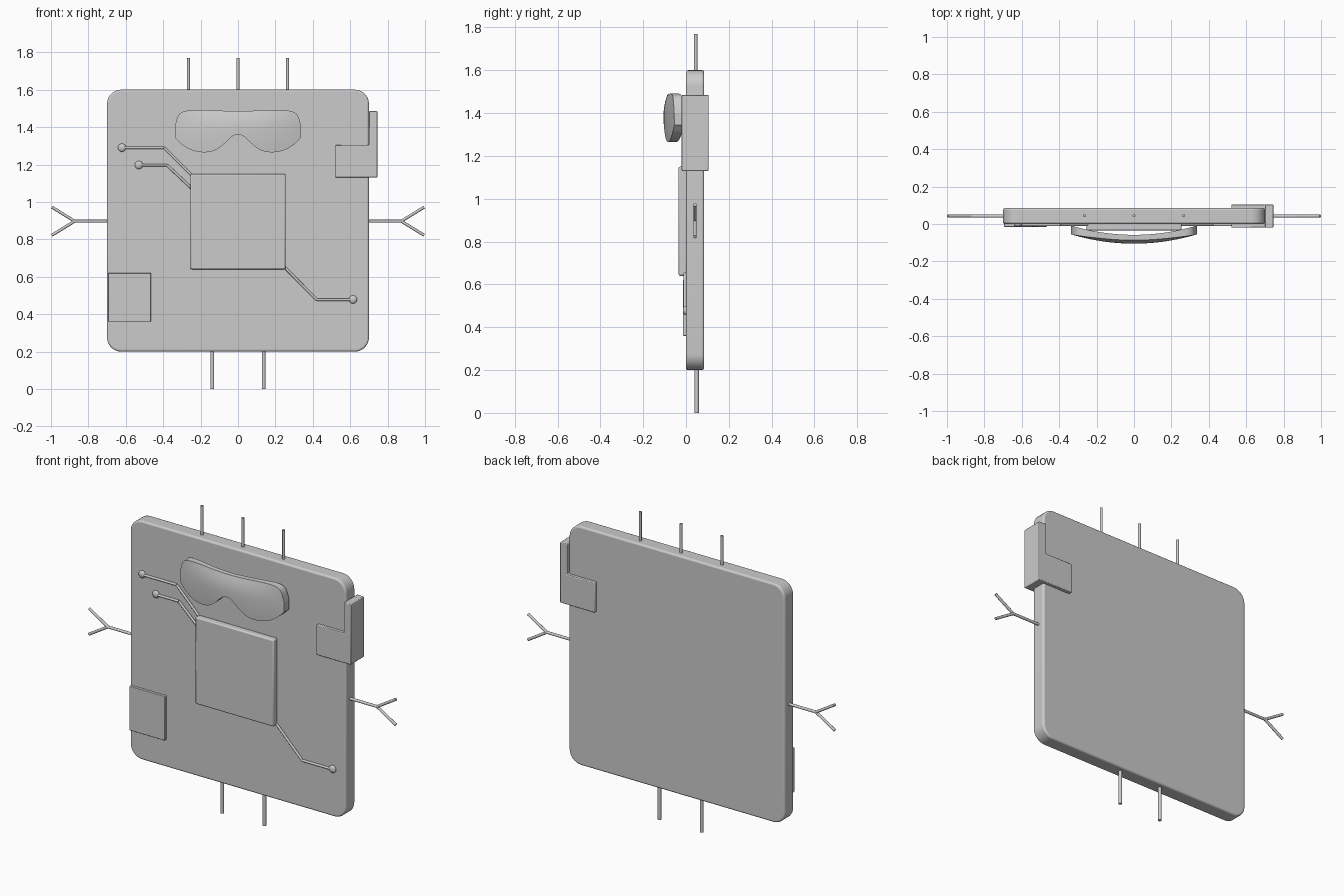
import bpy, bmesh, math
from mathutils import Vector

if "Cube" in bpy.data.objects:
    bpy.data.objects.remove(bpy.data.objects["Cube"])


def finish(name, bm, bevel=0.0, segs=2, angle=35):
    bmesh.ops.recalc_face_normals(bm, faces=bm.faces[:])
    me = bpy.data.meshes.new(name)
    bm.to_mesh(me)
    bm.free()
    ob = bpy.data.objects.new(name, me)
    bpy.context.collection.objects.link(ob)
    if bevel:
        m = ob.modifiers.new("bevel", 'BEVEL')
        m.width, m.segments, m.limit_method = bevel, segs, 'ANGLE'
        m.angle_limit = math.radians(30)
    bpy.ops.object.select_all(action='DESELECT')
    ob.select_set(True)
    bpy.context.view_layer.objects.active = ob
    bpy.ops.object.shade_smooth_by_angle(angle=math.radians(angle))
    return ob


def prism(name, pts, y0, y1, bevel=0.0, segs=2):
    """Extrude an xz outline from y0 to y1."""
    bm = bmesh.new()
    f = bm.faces.new([bm.verts.new((x, y0, z)) for x, z in pts])
    ext = bmesh.ops.extrude_face_region(bm, geom=[f])['geom']
    for v in ext:
        if isinstance(v, bmesh.types.BMVert):
            v.co.y = y1
    return finish(name, bm, bevel, segs)


def rect(x0, x1, z0, z1, r=0.0, n=8):
    if not r:
        return [(x0, z0), (x1, z0), (x1, z1), (x0, z1)]
    pts = []
    for k, (cx, cz) in enumerate([(x1 - r, z1 - r), (x0 + r, z1 - r), (x0 + r, z0 + r), (x1 - r, z0 + r)]):
        for i in range(n + 1):
            a = math.pi / 2 * (k + i / n)
            pts.append((cx + r * math.cos(a), cz + r * math.sin(a)))
    return pts


def rods(name, segments, r, y):
    """Round rods between pairs of xz points, joined in one object."""
    bm = bmesh.new()
    for a, b in segments:
        a, b = Vector((a[0], y, a[1])), Vector((b[0], y, b[1]))
        d = b - a
        mat = d.to_track_quat('Z', 'Y').to_matrix().to_4x4()
        mat.translation = (a + b) / 2
        bmesh.ops.create_cone(bm, cap_ends=True, segments=16, radius1=r, radius2=r,
                              depth=d.length, matrix=mat)
    return finish(name, bm)


def smooth_interp(pts, x):
    """Smooth curve value through sorted points (cubic Hermite)."""
    x = min(max(x, pts[0][0]), pts[-1][0])
    i = max(k for k in range(len(pts) - 1) if pts[k][0] <= x)

    def slope(k):
        a, b = pts[max(k - 1, 0)], pts[min(k + 1, len(pts) - 1)]
        return 0.0 if k == 0 else (b[1] - a[1]) / (b[0] - a[0])
    (xa, za), (xb, zb) = pts[i], pts[i + 1]
    h = xb - xa
    t = (x - xa) / h
    return ((2*t**3 - 3*t*t + 1) * za + (t**3 - 2*t*t + t) * h * slope(i)
            + (3*t*t - 2*t**3) * zb + (t**3 - t*t) * h * slope(i + 1))


# Main board, chip block and corner plate
prism("board", rect(-0.70, 0.70, 0.20, 1.60, 0.075), 0.0, 0.085, 0.01, 3)
prism("chip", rect(-0.255, 0.255, 0.64, 1.15), -0.035, 0.005, 0.008)
prism("corner_plate", rect(-0.695, -0.465, 0.36, 0.62), -0.015, 0.005, 0.003)

# L-shaped clip around the right edge
prism("edge_clip", [(0.52, 1.13), (0.745, 1.13), (0.745, 1.485), (0.70, 1.485),
                    (0.70, 1.305), (0.52, 1.305)], -0.02, 0.105, 0.004)

# Pins, legs and forked arms
for i, x in enumerate((-0.265, 0, 0.265)):
    rods(f"top_pin_{i + 1}", [((x, 1.59), (x, 1.77))], 0.008, 0.045)
for s, side in ((-1, "left"), (1, "right")):
    rods(f"{side}_leg", [((s * 0.137, 0), (s * 0.137, 0.21))], 0.01, 0.05)
    rods(f"{side}_arm", [((s * 0.69, 0.897), (s * 0.877, 0.897)),
                         ((s * 0.87, 0.895), (s * 0.995, 0.972)),
                         ((s * 0.87, 0.899), (s * 0.995, 0.822))], 0.008, 0.042)

# Circuit traces ending in round pads
traces = [
    [(-0.62, 1.29), (-0.395, 1.29), (-0.25, 1.145)],
    [(-0.53, 1.197), (-0.38, 1.197), (-0.25, 1.075)],
    [(0.615, 0.478), (0.42, 0.478), (0.25, 0.65)],
]
for i, t in enumerate(traces):
    rods(f"trace_{i + 1}", list(zip(t[:-1], t[1:])), 0.007, -0.005)
    bm = bmesh.new()
    bmesh.ops.create_uvsphere(bm, u_segments=20, v_segments=10, radius=0.022)
    for v in bm.verts:
        v.co = (v.co.x + t[0][0], v.co.y * 0.6 - 0.002, v.co.z + t[0][1])
    finish(f"pad_{i + 1}", bm)

# Curved goggles: a bowed shell between a top and a bottom outline
W = 0.338
top = [(0, 1.486), (0.10, 1.488), (0.20, 1.491), (0.27, 1.488), (0.305, 1.477), (0.325, 1.45), (W, 1.40)]
bottom = [(0, 1.36), (0.03, 1.352), (0.08, 1.305), (0.12, 1.277), (0.18, 1.265),
          (0.25, 1.278), (0.30, 1.307), (W, 1.345)]
COLS, ROWS = 64, 10
bm = bmesh.new()
sheets = []
for back in (0, 1):
    grid = []
    for c in range(COLS + 1):
        x = W * math.sin(math.pi / 2 * (2 * c / COLS - 1))
        zt, zb = smooth_interp(top, abs(x)), smooth_interp(bottom, abs(x))
        col = []
        for r in range(ROWS + 1):
            z = zb + (zt - zb) * r / ROWS
            bow = 1 - (x / W) ** 2
            dome = (0.02 * bow if z > 1.39 else 0.004) * ((z - 1.39) / 0.1) ** 2
            y = -0.008 - 0.05 * bow if back else -0.055 - 0.05 * bow + dome
            col.append(bm.verts.new((x, y, z)))
        grid.append(col)
    for c in range(COLS):
        for r in range(ROWS):
            bm.faces.new((grid[c][r], grid[c + 1][r], grid[c + 1][r + 1], grid[c][r + 1]))
    sheets.append(grid)
rims = [[g[c][0] for c in range(COLS + 1)] + g[COLS][1:] + [g[c][ROWS] for c in range(COLS - 1, -1, -1)]
        + g[0][ROWS - 1:0:-1] for g in sheets]
for i in range(len(rims[0])):
    j = (i + 1) % len(rims[0])
    bm.faces.new((rims[0][i], rims[0][j], rims[1][j], rims[1][i]))
finish("goggles", bm, angle=40)
